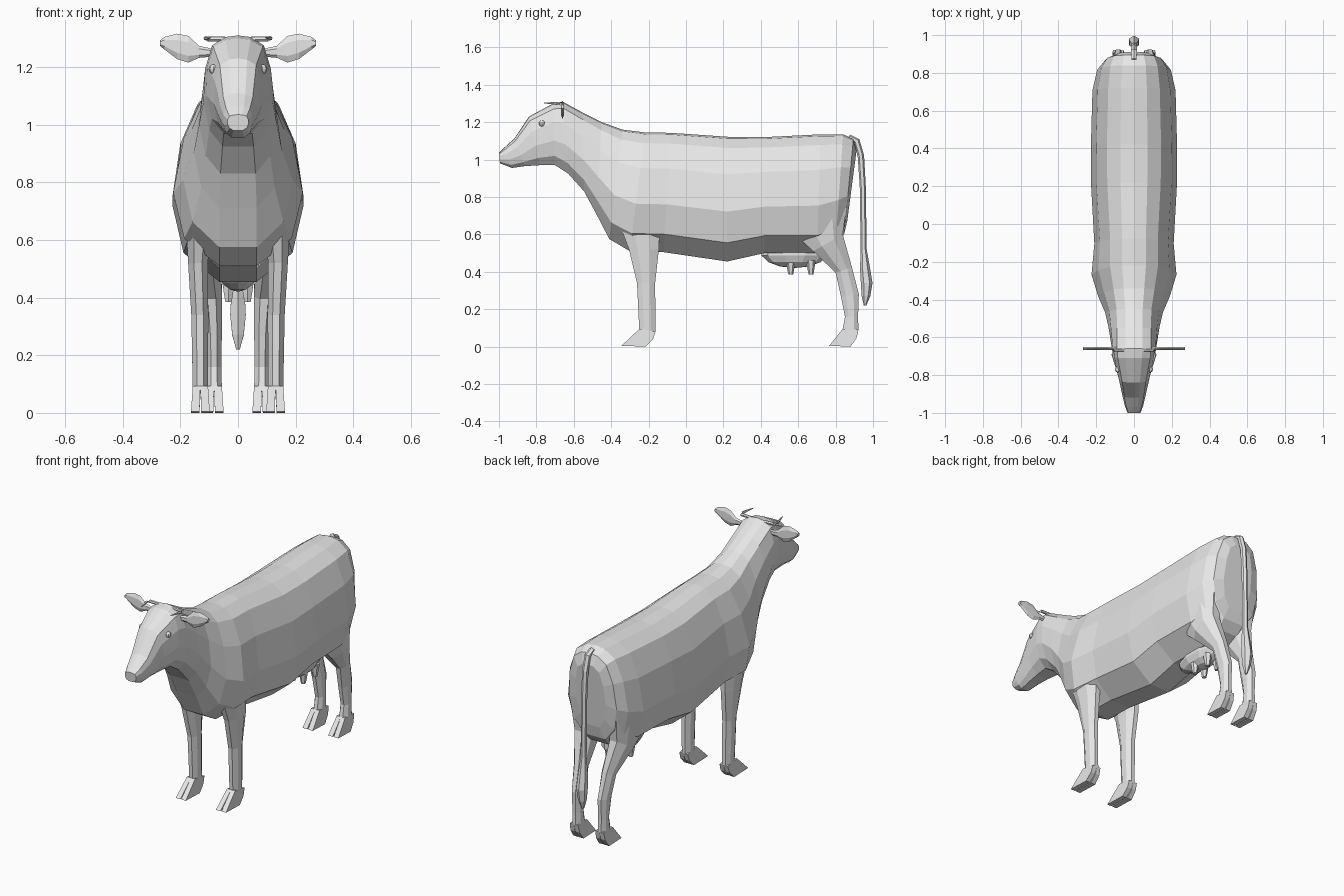
import bpy, bmesh, math
from mathutils import Vector

if "Cube" in bpy.data.objects:
    bpy.data.objects.remove(bpy.data.objects["Cube"], do_unlink=True)

grey = bpy.data.materials.new("light grey")
grey.use_nodes = True
grey.diffuse_color = (0.8, 0.8, 0.8, 1)
grey.node_tree.nodes["Principled BSDF"].inputs["Base Color"].default_value = (0.8, 0.8, 0.8, 1)


def finish(name, bm):
    bmesh.ops.recalc_face_normals(bm, faces=bm.faces[:])
    mesh = bpy.data.meshes.new(name)
    bm.to_mesh(mesh)
    bm.free()
    mesh.materials.append(grey)
    obj = bpy.data.objects.new(name, mesh)
    bpy.context.collection.objects.link(obj)
    return obj


def add_loft(bm, rings, side=1):
    """Skin equal-length rings and cap both ends; side -1 mirrors in x."""
    loops = [[bm.verts.new((side * x, y, z)) for x, y, z in ring] for ring in rings]
    n = len(loops[0])
    for a, b in zip(loops, loops[1:]):
        for i in range(n):
            j = (i + 1) % n
            bm.faces.new((a[i], a[j], b[j], b[i]))
    bm.faces.new(loops[0])
    bm.faces.new(loops[-1])


def oval(centre, u, v, n):
    """Ring of n points whose flats touch the ends of the half axes u and v."""
    k = 1 / math.cos(math.pi / n)
    angles = [2 * math.pi * (i + 0.5) / n for i in range(n)]
    return [centre + u * k * math.cos(a) + v * k * math.sin(a) for a in angles]


def limb_ring(yf, zf, yb, zb, xin, xout, n=8):
    """Ring between a front edge, a back edge and two sides."""
    front, back = Vector((0, yf, zf)), Vector((0, yb, zb))
    centre = (front + back) / 2 + Vector(((xin + xout) / 2, 0, 0))
    return oval(centre, Vector(((xout - xin) / 2, 0, 0)), (back - front) / 2, n)


def tube(path, radii, n=6):
    """Round rings square to a path."""
    pts = [Vector(p) for p in path]
    rings = []
    for i, (p, r) in enumerate(zip(pts, radii)):
        d = (pts[min(i + 1, len(pts) - 1)] - pts[max(i - 1, 0)]).normalized()
        u = d.orthogonal().normalized() if abs(d.x) > 0.01 else Vector((1, 0, 0))
        rings.append(oval(p, u * r, d.cross(u) * r, n))
    return rings


# Body, neck and head: top y, z, bottom y, z, half width, shoulder roundness
STATIONS = [
    (-1.0, 1.035, -.995, .98, .036, .82), (-.97, 1.065, -.93, .955, .05, .82),
    (-.92, 1.11, -.86, .965, .064, .8), (-.84, 1.23, -.78, .97, .085, .74),
    (-.71, 1.30, -.70, .97, .11, .78), (-.66, 1.31, -.63, .925, .12, .75),
    (-.55, 1.25, -.545, .83, .135, .67), (-.45, 1.20, -.48, .71, .153, .6),
    (-.34, 1.16, -.41, .575, .19, .57), (-.22, 1.145, -.30, .51, .225, .56),
    (-.08, 1.143, -.12, .505, .21, .6), (.22, 1.122, .22, .455, .228, .62),
    (.42, 1.12, .42, .50, .228, .63), (.72, 1.135, .70, .50, .22, .62),
    (.84, 1.135, .80, .55, .195, .64), (.895, 1.11, .845, .60, .155, .68),
    (.912, 1.05, .862, .67, .095, .74)]
LEVELS = (0.985, 0.91, 0.70, 0.40, 0.15, 0.0)
rings = []
for yt, zt, yb, zb, w, r in STATIONS:
    top, bottom = Vector((0, yt, zt)), Vector((0, yb, zb))
    widths = (w * r * 0.5, w * r, w * (0.5 + 0.6 * r), w, w * 0.83, min(w * 0.45, 0.065))
    half = [bottom.lerp(top, t) + Vector((x, 0, 0)) for t, x in zip(LEVELS, widths)]
    mirrored = [Vector((-p.x, p.y, p.z)) for p in reversed(half)]
    rings.append([top, *half, bottom, *mirrored])
bm = bmesh.new()
add_loft(bm, rings)
finish("body_and_head", bm)

# Legs: front y, z, back y, z, inner x, outer x; feet: toe y, heel y
LEGS = {
    "front_leg": ([(-.35, .64, -.14, .64, .09, .18), (-.305, .52, -.145, .52, .105, .173),
                   (-.262, .34, -.165, .34, .103, .162), (-.25, .09, -.163, .08, .104, .157)],
                  (-.345, -.215)),
    "hind_leg": ([(.58, .60, .862, .78, .06, .185), (.68, .51, .838, .60, .058, .17),
                  (.80, .395, .887, .425, .056, .125), (.828, .27, .924, .28, .056, .112),
                  (.85, .16, .92, .16, .058, .108), (.837, .09, .922, .09, .056, .11)],
                 (.765, .88))}
for leg_name, (leg, (toe_y, heel_y)) in LEGS.items():
    yf, zf, yb, zb, xin, xout = leg[-1]
    mid = (xin + xout) / 2
    for side_name, side in (("left", 1), ("right", -1)):
        bm = bmesh.new()
        add_loft(bm, [limb_ring(*r) for r in leg], side)
        # Cloven foot: two toes spreading slightly apart
        for d, edge in ((-1, xin), (1, xout)):
            toe = []
            for t in (0, 0.5, 1):
                a, b = sorted((mid + d * 0.003 * t, edge + d * 0.006 * t))
                toe.append(limb_ring(yf + (toe_y - yf) * t, zf * (1 - t) + 0.004,
                                     yb + (heel_y - yb) * t * t, zb * (1 - t), a, b, 4))
            add_loft(bm, toe, side)
        finish(f"{side_name}_{leg_name}", bm)

# Ears (x, z, half height), horns and eyes
EAR = [(.09, 1.25, .012), (.135, 1.253, .018), (.172, 1.262, .04),
       (.212, 1.272, .038), (.255, 1.283, .019), (.27, 1.283, .009)]
HORN = [(.045, -.665, 1.297), (.105, -.667, 1.298), (.112, -.69, 1.30), (.095, -.76, 1.303)]
for side_name, side in (("left", 1), ("right", -1)):
    bm = bmesh.new()
    add_loft(bm, [oval(Vector((x, -.66, z)), Vector((0, .008, 0)), Vector((0, 0, h)), 6)
                  for x, z, h in EAR], side)
    finish(f"{side_name}_ear", bm)

    bm = bmesh.new()
    add_loft(bm, tube(HORN, (.008, .008, .007, .002)), side)
    finish(f"{side_name}_horn", bm)

    bm = bmesh.new()
    bmesh.ops.create_uvsphere(bm, u_segments=8, v_segments=6, radius=0.017)
    finish(f"{side_name}_eye", bm).location = (side * .085, -.77, 1.193)

# Tail with a tuft at the end: y, z, radius
TAIL = [(.87, 1.12, .014), (.912, 1.10, .015), (.935, 1.02, .015), (.945, .86, .014),
        (.95, .52, .014), (.957, .42, .023), (.966, .34, .027), (.962, .27, .02),
        (.957, .22, .006)]
bm = bmesh.new()
add_loft(bm, tube([(0, y, z) for y, z, r in TAIL], [r for y, z, r in TAIL]))
finish("tail", bm)

# Udder with four teats
bm = bmesh.new()
bmesh.ops.create_uvsphere(bm, u_segments=10, v_segments=7, radius=1)
for v in bm.verts:
    v.co = Vector((0, .58, .505)) + v.co * Vector((.075, .18, .085))
for x in (-.033, .033):
    for y in (.56, .668):
        add_loft(bm, tube([(x, y, .46), (x, y, .415), (x, y, .385)], (.022, .016, .011)))
finish("udder", bm)
